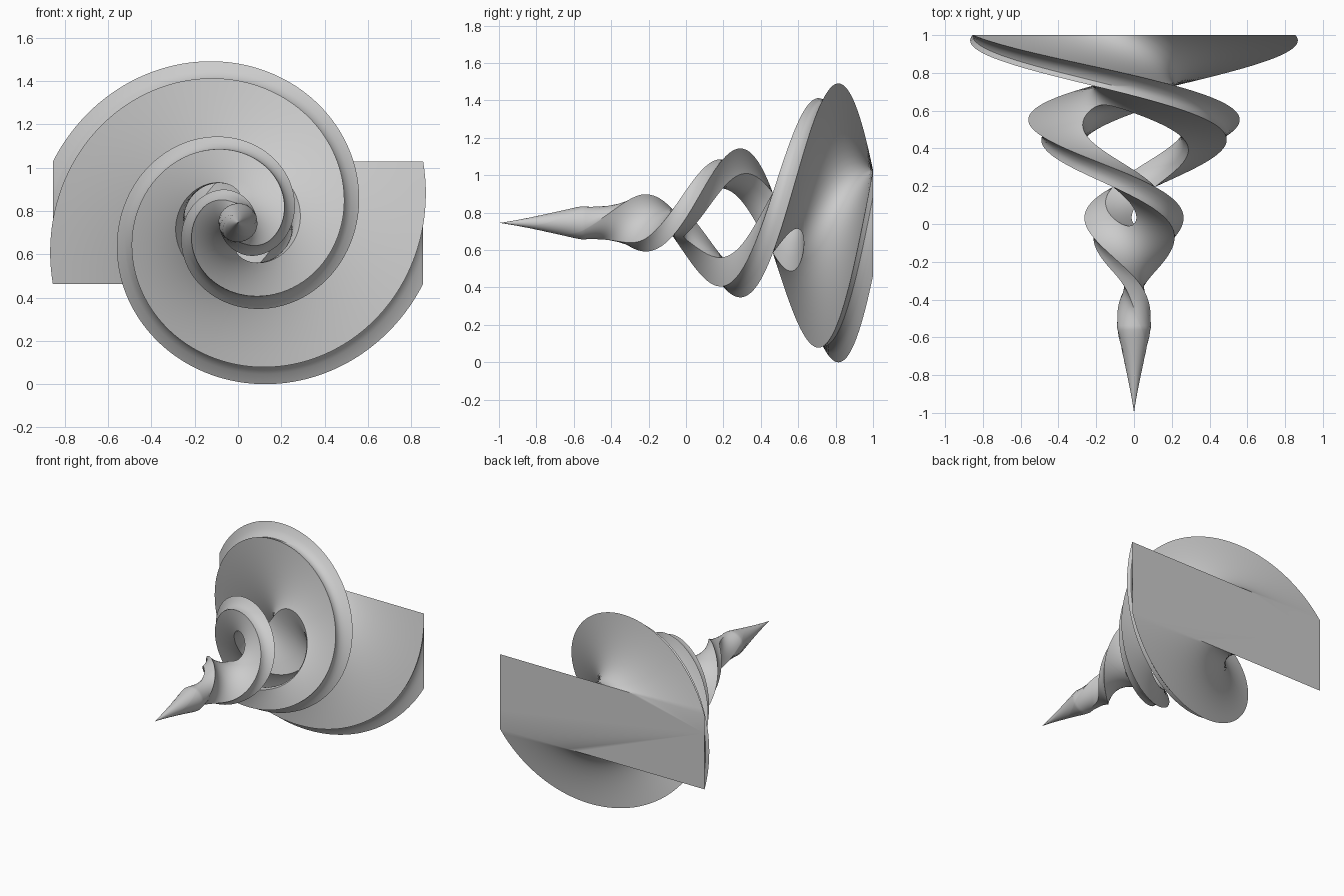
import bpy, bmesh, math

if "Cube" in bpy.data.objects:
    bpy.data.objects.remove(bpy.data.objects["Cube"], do_unlink=True)

HALF_W, HALF_H = 0.855, 0.282      # base rectangle
TAPER = 1.8                        # power of the taper to the tip
TWIST = math.radians(336)          # turn per unit of length
HOLE_C, HOLE_L, HOLE_W = 0.31, 0.32, 0.58
COLS, SIDES = 12, 4


def smoothstep(lo, hi, x):
    t = min(1, max(0, (x - lo) / (hi - lo)))
    return t * t * (3 - 2 * t)


def opening(y):
    """Share of the half width taken by the opening."""
    k = 1 - ((y - HOLE_C) / HOLE_L) ** 2
    return HOLE_W * math.sqrt(k) if k > 1e-6 else 0.0


def place(u, v, y):
    """Map unit section (u, v) at depth y to the tapered, twisted solid."""
    t = max(0.0, (1 + y) / 2) ** TAPER
    p, q = u * HALF_W * t, v * HALF_H * t
    # the section becomes round toward the tip
    w = 1 - smoothstep(-0.6, -0.2, y)
    if w > 0:
        rc = 0.092 * min(1, max(0, (1 + y) / 0.45)) ** 1.15
        d = math.hypot(u, v) or 1
        m = max(abs(u), abs(v))
        p += (u / d * m * rc - p) * w
        q += (v / d * m * rc - q) * w
    a = -TWIST * (1 - y)
    return (p * math.cos(a) - q * math.sin(a), y,
            p * math.sin(a) + q * math.cos(a))


# Rows along the length, packed toward both ends of the opening
y0, y1 = HOLE_C - HOLE_L, HOLE_C + HOLE_L
rows = [-1 + (y0 + 1) * i / 90 for i in range(90)]
rows += [HOLE_C - HOLE_L * math.cos(math.pi * i / 80) for i in range(80)]
rows += [y1 + (1 - y1) * i / 50 for i in range(51)]

bm = bmesh.new()


def sheet(section, n, ys):
    """Skin a strip whose section(k, y) gives (u, v) for k in 0..1."""
    grid = [[bm.verts.new(place(*section(i / n, y), y)) for i in range(n + 1)]
            for y in ys]
    for r0, r1 in zip(grid, grid[1:]):
        for i in range(n):
            bm.faces.new((r0[i], r0[i + 1], r1[i + 1], r1[i]))


hole_rows = rows[90:171]
for s in (-1, 1):
    # broad faces on each side of the opening
    for v in (-1, 1):
        sheet(lambda k, y: (s * (opening(y) + (1 - opening(y)) * k), v), COLS, rows)
    # outer edge and inner wall of each strand
    sheet(lambda k, y: (s, 2 * k - 1), SIDES, rows)
    sheet(lambda k, y: (s * opening(y), 2 * k - 1), SIDES, hole_rows)

# Weld the strips and close the base
bmesh.ops.remove_doubles(bm, verts=bm.verts, dist=1e-5)
bmesh.ops.dissolve_degenerate(bm, edges=bm.edges, dist=1e-6)
base = [e for e in bm.edges if e.is_boundary and all(v.co.y > 0.9999 for v in e.verts)]
bmesh.ops.holes_fill(bm, edges=base, sides=0)
bmesh.ops.recalc_face_normals(bm, faces=bm.faces)

# Stand on the ground
low = min(v.co.z for v in bm.verts)
for v in bm.verts:
    v.co.z -= low

mesh = bpy.data.meshes.new("twisted_spire")
bm.to_mesh(mesh)
bm.free()
spire = bpy.data.objects.new("twisted_spire", mesh)
bpy.context.collection.objects.link(spire)

grey = bpy.data.materials.new("light_grey")
grey.use_nodes = True
colour = (0.6, 0.6, 0.6, 1)
grey.diffuse_color = colour
grey.node_tree.nodes["Principled BSDF"].inputs["Base Color"].default_value = colour
mesh.materials.append(grey)

bpy.ops.object.select_all(action="DESELECT")
spire.select_set(True)
bpy.context.view_layer.objects.active = spire
bpy.ops.object.shade_smooth_by_angle(angle=math.radians(35))
